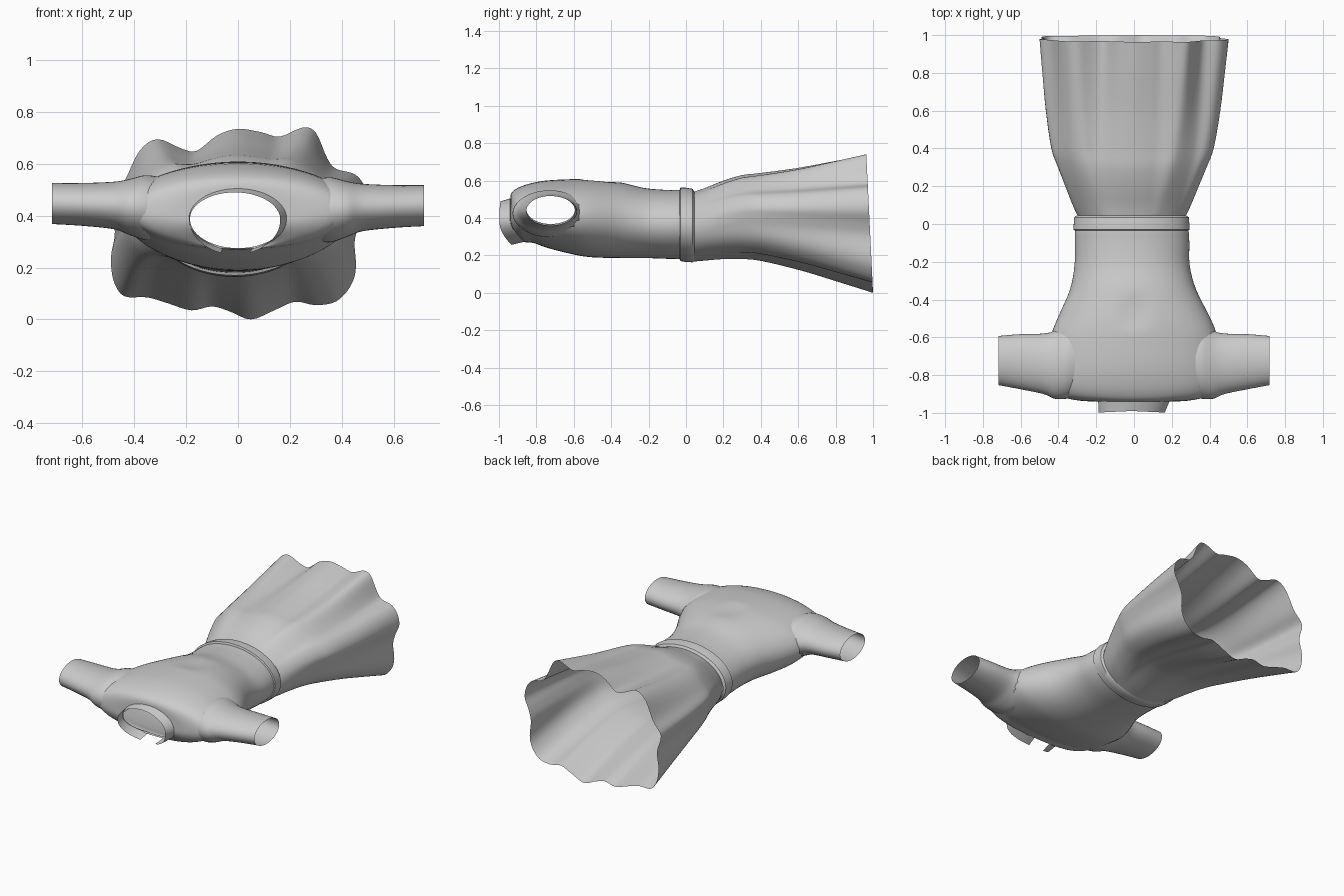
import bpy, bmesh
from math import sin, cos, pi, atan2, radians

if "Cube" in bpy.data.objects:
    bpy.data.objects.remove(bpy.data.objects["Cube"])

N = 72


def spline(rows, steps, closed=False):
    """Catmull-Rom through rows of any width."""
    n, out = len(rows), []
    get = (lambda i: rows[i % n]) if closed else (lambda i: rows[max(0, min(n - 1, i))])
    for i in range(n if closed else n - 1):
        a, b, c, d = (get(i + k) for k in (-1, 0, 1, 2))
        for s in range(steps):
            t = s / steps
            out.append([0.5 * (2 * q + (r - p) * t + (2 * p - 5 * q + 4 * r - u) * t * t
                               + (3 * q - p - 3 * r + u) * t ** 3)
                        for p, q, r, u in zip(a, b, c, d)])
    if not closed:
        out.append(list(rows[-1]))
    return out


def loft(name, rings, closed=True, drop=None, angle=40):
    """Skin a list of equal-length rings; drop(center) removes faces."""
    bm = bmesh.new()
    vs = [[bm.verts.new(p) for p in r] for r in rings]
    n = len(rings[0])
    for a, b in zip(vs, vs[1:]):
        for j in range(n if closed else n - 1):
            k = (j + 1) % n
            bm.faces.new((a[j], a[k], b[k], b[j]))
    if drop:
        bad = [f for f in bm.faces if drop(f.calc_center_median())]
        bmesh.ops.delete(bm, geom=bad, context='FACES')
    bmesh.ops.recalc_face_normals(bm, faces=bm.faces)
    me = bpy.data.meshes.new(name)
    bm.to_mesh(me)
    bm.free()
    ob = bpy.data.objects.new(name, me)
    bpy.context.collection.objects.link(ob)
    bpy.ops.object.select_all(action='DESELECT')
    ob.select_set(True)
    bpy.context.view_layer.objects.active = ob
    bpy.ops.object.shade_smooth_by_angle(angle=radians(angle))
    return ob


def ring(y, w, lo, hi, tilt=0, cx=0):
    """Oval cross-section in xz; tilt pulls the underside back along y."""
    pts = []
    for j in range(N):
        a = 2 * pi * j / N
        pts.append((cx + w * cos(a), y + tilt * max(0, -sin(a)) ** 2,
                    (lo + hi) / 2 + (hi - lo) / 2 * sin(a)))
    return pts


# Bodice: y, half width, bottom, top, neck scoop, centre x
body = [(0.03, .285, .175, .54, 0, -.012), (-.03, .30, .18, .55, 0, -.012),
        (-.10, .303, .182, .55, 0, -.01), (-.22, .305, .186, .56, 0, -.01),
        (-.35, .335, .186, .59, 0, -.005), (-.50, .405, .19, .607, 0, 0),
        (-.60, .44, .205, .608, 0, 0), (-.75, .45, .24, .60, .01, 0),
        (-.85, .435, .265, .58, .04, 0), (-.91, .39, .270, .555, .055, 0),
        (-.935, .29, .272, .53, .07, 0), (-.94, .185, .275, .50, .09, 0)]


def in_armhole(c):
    return abs(c.x) > .35 and ((c.y + .735) / .165) ** 2 + ((c.z - .43) / .10) ** 2 < 1


rings = []
for r in spline(body, 4):
    pts = ring(*r)
    # soft dent in the middle of the chest
    rings.append([(x, y, z - (.012 * cos(x / .1 * pi / 2) * max(0, 1 - ((y + .47) / .1) ** 2)
                              if abs(x) < .1 and z > .4 else 0)) for x, y, z in pts])
loft("bodice", rings, drop=in_armhole)

# Sleeves: x, y back, y front, bottom, top
sleeve = [(.31, -.91, -.53, .30, .545), (.36, -.925, -.535, .30, .55),
          (.42, -.925, -.565, .32, .535), (.48, -.90, -.58, .342, .525),
          (.60, -.875, -.583, .355, .52), (.718, -.853, -.593, .362, .52)]
for side, label in ((1, "right"), (-1, "left")):
    rs = []
    for x, y0, y1, lo, hi in spline(sleeve, 4):
        rs.append([(side * x, (y0 + y1) / 2 + (y1 - y0) / 2 * cos(2 * pi * j / 40),
                    (lo + hi) / 2 + (hi - lo) / 2 * sin(2 * pi * j / 40)
                    + (.006 if side < 0 else -.002)) for j in range(40)])
    loft(label + "_sleeve", rs)

# Collar band, open at the nape
inner, outer = [], []
for j in range(49):
    a = radians(-72 + 324 * j / 48)
    s, c = sin(a), cos(a)
    back = .09 * max(0, -s) ** 2
    inner.append((.19 * c, -.935 + back, .388 + .118 * s))
    outer.append((.175 * c - .012, -.99 + back * .75 - .008 * abs(c),
                  .385 + (.105 if s > 0 else .135) * s))
loft("collar", [inner, outer], closed=False)

# Waistband, slightly proud of the cloth
band = [(-.035, .298, .182, .548), (-.03, .308, .17, .562), (0, .306, .165, .562),
        (.035, .304, .163, .556), (.045, .29, .168, .54)]
loft("waistband", [ring(y, w, lo, hi, 0, -.013) for y, w, lo, hi in band])

# Skirt: wavy hem outline (x, z), faded into an oval toward the waist
hem = [(.50, .44), (.49, .51), (.45, .56), (.38, .58), (.345, .62), (.30, .72), (.25, .74),
       (.16, .705), (.09, .722), (0, .735), (-.08, .71), (-.16, .65), (-.22, .66),
       (-.31, .695), (-.38, .65), (-.44, .53), (-.50, .45), (-.475, .34), (-.49, .24),
       (-.48, .15), (-.44, .09), (-.35, .085), (-.27, .062), (-.18, .035), (-.10, .05),
       (-.03, .03), (.05, 0), (.14, .035), (.22, .068), (.30, .055), (.38, .07),
       (.435, .13), (.455, .20), (.45, .30), (.47, .37)]
shape = [(x / .5, (z - .37) / .37) for x, z in spline(hem, 4, closed=True)]
skirt = [(.04, .285, .167, .54), (.10, .315, .172, .56), (.20, .357, .18, .60),
         (.30, .398, .18, .63), (.40, .434, .168, .642), (.60, .465, .118, .67),
         (.80, .485, .055, .708), (.97, .50, 0, .74)]
rings = []
for y, w, lo, hi in spline(skirt, 4):
    t = (y - .04) / .93
    k = t ** 0.8
    row = []
    for u, v in shape:
        a = atan2(v, u)
        p = cos(a) * (1 - k) + u * k
        q = sin(a) * (1 - k) + v * k
        row.append((w * p - .012 * (1 - t), y + t * (.012 - .018 * q),
                    (lo + hi) / 2 + (hi - lo) / 2 * q))
    rings.append(row)
loft("skirt", rings)
